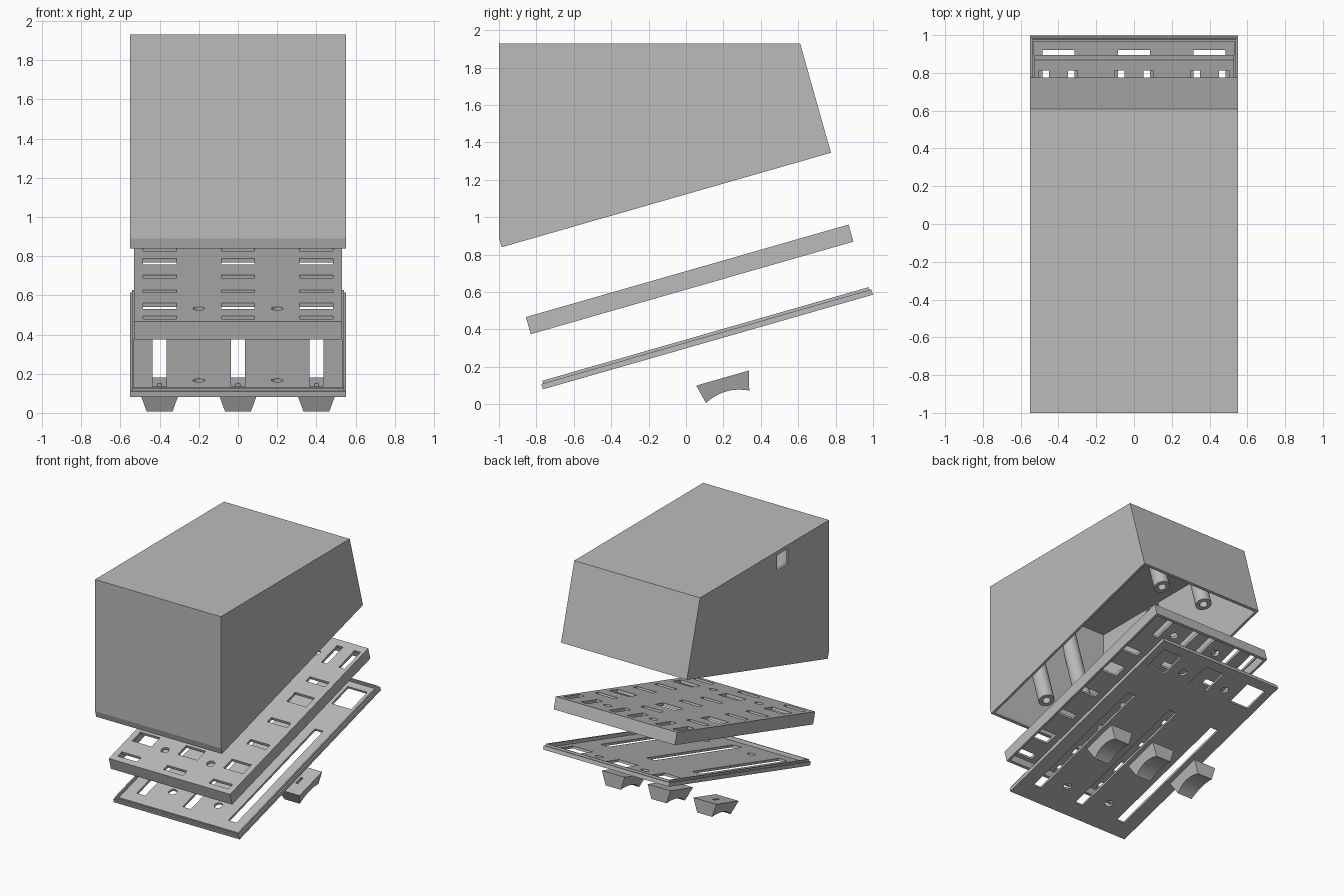
import bpy, bmesh, math
from mathutils import Matrix

if "Cube" in bpy.data.objects:
    bpy.data.objects.remove(bpy.data.objects["Cube"], do_unlink=True)

TILT = math.radians(16)
COLUMNS = (-0.4, 0, 0.4)

grey = bpy.data.materials.new("plain_grey")
grey.use_nodes = True
grey.diffuse_color = (0.5, 0.5, 0.5, 1)
grey.node_tree.nodes["Principled BSDF"].inputs["Base Color"].default_value = (0.5, 0.5, 0.5, 1)


def box(bm, x0, x1, y0, y1, z0, z1):
    m = Matrix.Translation(((x0 + x1) / 2, (y0 + y1) / 2, (z0 + z1) / 2))
    m = m @ Matrix.Diagonal((x1 - x0, y1 - y0, z1 - z0, 1))
    bmesh.ops.create_cube(bm, size=1, matrix=m)


def rod(bm, x, y, z0, z1, r):
    bmesh.ops.create_cone(bm, cap_ends=True, segments=32, radius1=r, radius2=r, depth=z1 - z0,
                          matrix=Matrix.Translation((x, y, (z0 + z1) / 2)))


def prism(bm, profile, half):
    """Extrude a side profile (y, z) across the width."""
    face = bm.faces.new([bm.verts.new((-half, y, z)) for y, z in profile])
    out = bmesh.ops.extrude_face_region(bm, geom=[face])
    bmesh.ops.translate(bm, vec=(2 * half, 0, 0),
                        verts=[g for g in out["geom"] if isinstance(g, bmesh.types.BMVert)])
    bmesh.ops.recalc_face_normals(bm, faces=bm.faces)


def make(name, bm, origin=None):
    """Turn a bmesh into an object; a (y, z) origin puts it in the tilted frame."""
    mesh = bpy.data.meshes.new(name)
    bm.to_mesh(mesh)
    bm.free()
    mesh.materials.append(grey)
    ob = bpy.data.objects.new(name, mesh)
    bpy.context.collection.objects.link(ob)
    if origin:
        ob.location = (0, *origin)
        ob.rotation_euler.x = TILT
    return ob


def activate(ob):
    bpy.context.view_layer.update()
    bpy.ops.object.select_all(action='DESELECT')
    ob.select_set(True)
    bpy.context.view_layer.objects.active = ob


def boolean(ob, cutter, operation='DIFFERENCE', keep=False):
    activate(ob)
    mod = ob.modifiers.new("cut", 'BOOLEAN')
    mod.operation, mod.solver, mod.object = operation, 'EXACT', cutter
    bpy.ops.object.modifier_apply(modifier=mod.name)
    if not keep:
        bpy.data.objects.remove(cutter, do_unlink=True)


def smooth(ob):
    activate(ob)
    bpy.ops.object.shade_smooth_by_angle(angle=math.radians(30))


# Housing shell, open along its sloping underside
shell_origin = (-0.985, 0.84)
bm = bmesh.new()
prism(bm, [(-1, 1.93), (0.61, 1.93), (0.775, 1.345), (-0.985, 0.84), (-1, 0.89)], 0.55)
housing = make("housing", bm)
bm = bmesh.new()
prism(bm, [(-0.98, 1.91), (0.592, 1.91), (0.783, 1.244), (-0.937, 0.749), (-0.98, 0.897)], 0.53)
cavity = make("cavity_cutter", bm)

# Screw posts trimmed to the inside of the shell
for y, end in ((0.25, "front"), (1.63, "back")):
    for x, side in ((0.2, "left"), (-0.2, "right")):
        bm = bmesh.new()
        rod(bm, x, y, 0.08, 1.3, 0.06)
        post = make(f"{end}_{side}_screw_post", bm, shell_origin)
        bm = bmesh.new()
        rod(bm, x, y, 0, 0.3, 0.03)
        boolean(post, make("bore_cutter", bm, shell_origin))
        boolean(post, cavity, 'INTERSECT', keep=True)
        smooth(post)
boolean(housing, cavity)

# Cable opening in the side wall
bm = bmesh.new()
box(bm, -0.6, -0.5, -0.49, -0.35, 1.78, 1.9)
boolean(housing, make("opening_cutter", bm))

# Inner mounting tray: thin deck with a rim below
tray_origin = (-0.83, 0.375)
bm = bmesh.new()
box(bm, -0.53, 0.53, 0, 1.795, 0, 0.095)
tray = make("mounting_tray", bm, tray_origin)
bm = bmesh.new()
box(bm, -0.51, 0.51, 0.02, 1.775, -0.1, 0.073)
boolean(tray, make("tray_pocket_cutter", bm, tray_origin))
bm = bmesh.new()
for x in COLUMNS:
    for y, half in ((0.075, 0.027), (0.29, 0.055), (0.56, 0.027),
                    (0.83, 0.027), (1.11, 0.055), (1.33, 0.027)):
        box(bm, x - 0.085, x + 0.085, y - half, y + half, 0.03, 0.2)
    for s in (-0.076, 0.076):
        box(bm, x + s - 0.026, x + s + 0.026, 1.53, 1.735, 0.03, 0.2)
for x in (-0.2, 0.2):
    for y in (0.24, 1.61):
        rod(bm, x, y, 0.03, 0.2, 0.03)
boolean(tray, make("tray_slot_cutter", bm, tray_origin))
smooth(tray)

# Outer face panel with slider slots, windows and screw holes
panel_origin = (-0.765, 0.08)
bm = bmesh.new()
box(bm, -0.55, 0.55, 0, 1.835, 0, 0.03)
panel = make("face_panel", bm, panel_origin)
bm = bmesh.new()
box(bm, -0.54, 0.54, 0.01, 1.825, 0.03, 0.045)
lip = make("face_panel_lip", bm, panel_origin)
for part in (panel, lip):
    bm = bmesh.new()
    box(bm, -0.53, 0.53, 0.02, 1.815, 0.018, 0.2)
    boolean(part, make("panel_pocket_cutter", bm, panel_origin))
bm = bmesh.new()
for x in COLUMNS:
    box(bm, x - 0.036, x + 0.036, 0.135, 1.26, -0.1, 0.1)
    box(bm, x - 0.085, x + 0.085, 1.55, 1.76, -0.1, 0.1)
for x in (-0.2, 0.2):
    for y in (0.25, 1.63):
        rod(bm, x, y, -0.1, 0.1, 0.03)
boolean(panel, make("panel_slot_cutter", bm, panel_origin))
smooth(panel)

# Slider knobs: tapered blocks with a concave finger rest underneath
knob_origin = (0.055, 0.1)
steps = 16
rest = []
for i in range(steps + 1):
    t = i / steps
    rest.append((0.265 - 0.241 * t, -0.104 + 0.12 * t * (1 - t)))
for cx, side in zip(COLUMNS, ("right", "middle", "left")):
    bm = bmesh.new()
    prism(bm, [(0, 0), (0.293, 0)] + rest, 0.1)
    for v in bm.verts:
        v.co.x = v.co.x * (1 + v.co.z * 3.3) + cx
    knob = make(f"{side}_slider_knob", bm, knob_origin)
    bm = bmesh.new()
    box(bm, cx - 0.01, cx + 0.01, 0.11, 0.18, -0.05, 0.1)
    boolean(knob, make("stem_cutter", bm, knob_origin))
    smooth(knob)
